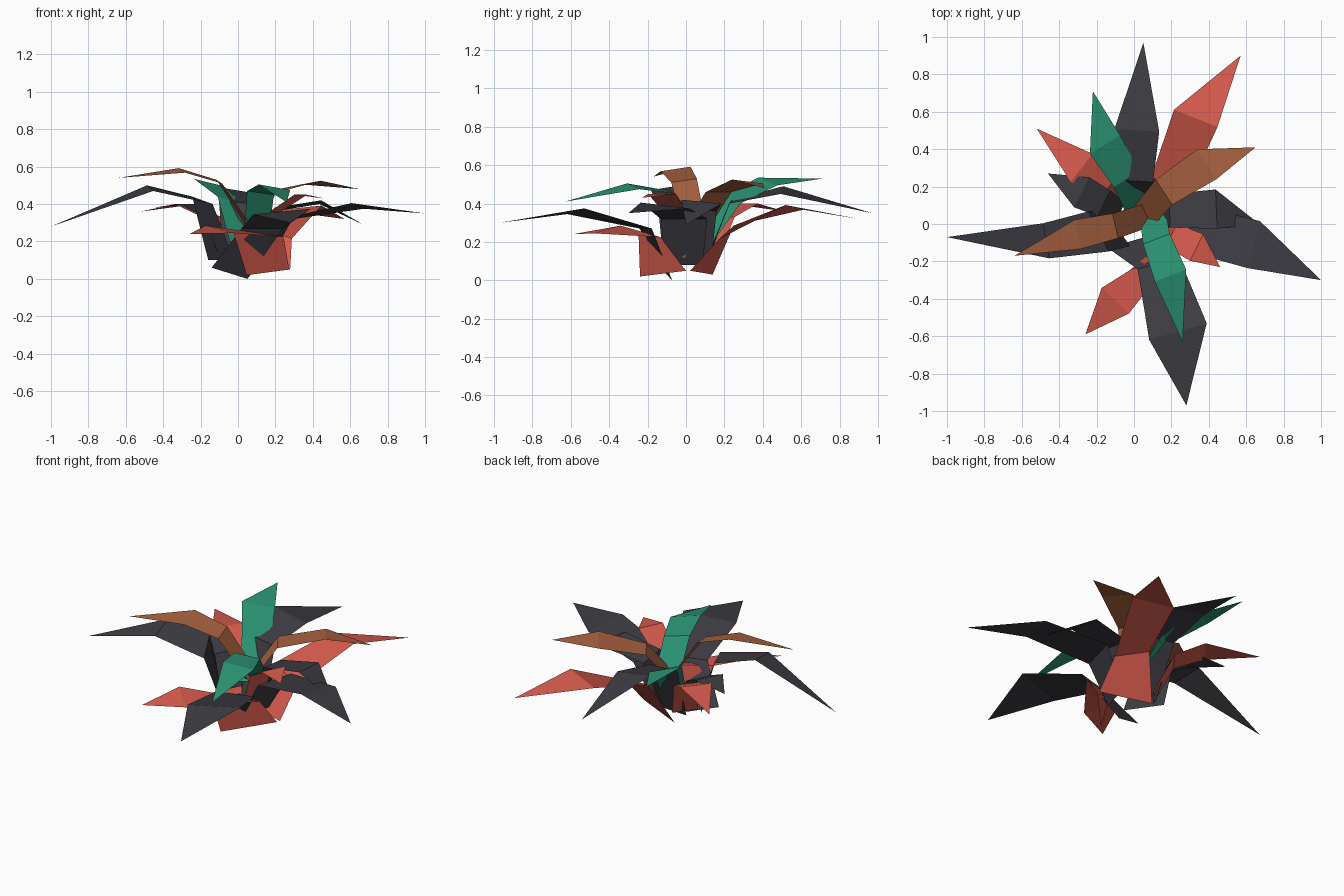
import bpy, bmesh, math
from mathutils import Vector, Matrix

if "Cube" in bpy.data.objects:
    bpy.data.objects.remove(bpy.data.objects["Cube"])


def material(name, rgb):
    m = bpy.data.materials.new(name)
    m.diffuse_color = (*rgb, 1)
    m.use_nodes = True
    m.node_tree.nodes["Principled BSDF"].inputs["Base Color"].default_value = m.diffuse_color
    return m


charcoal = material("charcoal", (0.047, 0.046, 0.056))
red = material("coral red", (0.68, 0.105, 0.075))
green = material("leaf green", (0.025, 0.31, 0.18))
brown = material("copper brown", (0.38, 0.118, 0.05))


def leaf(name, mat, base, bend, wide, tip, w, wb=None, wm=None, yaw=(0, 0), roll=(0, 0, 0)):
    """Flat folded strip: base -> bend -> widest line -> pointed tip.
    w = widest width, wb / wm = base and bend widths,
    yaw = twist of those lines, roll = height gained by the right-hand edge."""
    base, bend, wide, tip = map(Vector, (base, bend, wide, tip))
    d = wide - bend
    side = Vector((d.y, -d.x, 0)).normalized()
    wb = wb or w * 0.8
    wm = wm or w * 0.85
    bm = bmesh.new()
    rows = []
    for c, width, a, r in ((base, wb, yaw[0], roll[0]), (bend, wm, yaw[1], roll[1]), (wide, w, 0, roll[2])):
        s = Matrix.Rotation(math.radians(a), 3, 'Z') @ side * (width / 2) + Vector((0, 0, r))
        rows.append((bm.verts.new(c - s), bm.verts.new(c + s)))
    for (a, b), (c, e) in zip(rows, rows[1:]):
        bm.faces.new((a, b, e, c))
    bm.faces.new((*rows[-1], bm.verts.new(tip)))
    me = bpy.data.meshes.new(name)
    bm.to_mesh(me)
    bm.free()
    me.materials.append(mat)
    ob = bpy.data.objects.new(name, me)
    bpy.context.collection.objects.link(ob)


# long dark outer leaves
leaf("dark_leaf_back", charcoal, (.02, .10, .08), (0, .23, .41), (.015, .50, .47), (.05, .97, .35), .24,
     roll=(0, -.01, -.02))
leaf("dark_leaf_left", charcoal, (-.09, -.02, .10), (-.19, -.04, .42), (-.47, -.09, .485), (-1, -.07, .28),
     .19, .24, .24, yaw=(25, 17), roll=(0, .02, .015))
leaf("dark_leaf_front", charcoal, (-.045, -.10, .03), (.13, -.21, .27), (.235, -.575, .36), (.28, -.97, .30),
     .32, .20, .23, roll=(.03, 0, -.015))
leaf("dark_leaf_right", charcoal, (.13, -.01, .08), (.26, -.01, .32), (.64, -.11, .39), (1, -.30, .35),
     .26, .20, .25, roll=(0, 0, .015))

# short dark leaves
leaf("short_dark_leaf_right", charcoal, (.10, .05, .12), (.19, .07, .37), (.44, .08, .41), (.67, 0, .29), .21,
     roll=(0, .01, .01))
leaf("short_dark_leaf_left", charcoal, (-.08, .05, .15), (-.16, .11, .34), (-.28, .17, .40), (-.46, .27, .38), .18)

# red leaves
leaf("red_leaf_back_right", red, (.13, .08, .04), (.19, .21, .25), (.33, .565, .38), (.57, .90, .32),
     .25, .32, .21, roll=(.01, -.035, .012))
leaf("red_leaf_back_left", red, (-.06, .10, .10), (-.14, .19, .33), (-.28, .30, .40), (-.52, .51, .36), .19)
leaf("red_leaf_front_left", red, (.16, -.12, .035), (.11, -.19, .235), (-.10, -.41, .265), (-.26, -.59, .24),
     .20, .33, .29, yaw=(90, 67), roll=(-.015, .01, .02))
leaf("red_leaf_front_right", red, (.13, -.06, .12), (.20, -.06, .36), (.335, -.125, .45), (.46, -.23, .43), .16)

# inner copper leaves
leaf("copper_leaf_right", brown, (.05, .04, .25), (.16, .17, .46), (.39, .32, .515), (.65, .41, .48), .19,
     roll=(0, 0, .01))
leaf("copper_leaf_left", brown, (.08, .05, .25), (-.10, -.01, .52), (-.30, -.055, .58), (-.64, -.17, .54), .16,
     roll=(0, .01, .012))

# inner green leaves
leaf("green_leaf_back", green, (.02, .10, .20), (-.04, .24, .42), (-.155, .425, .515), (-.22, .71, .53), .19,
     roll=(0, -.02, -.02))
leaf("green_leaf_front", green, (.10, .05, .25), (.12, -.08, .46), (.195, -.275, .49), (.26, -.63, .41), .18,
     roll=(0, .01, .015))
